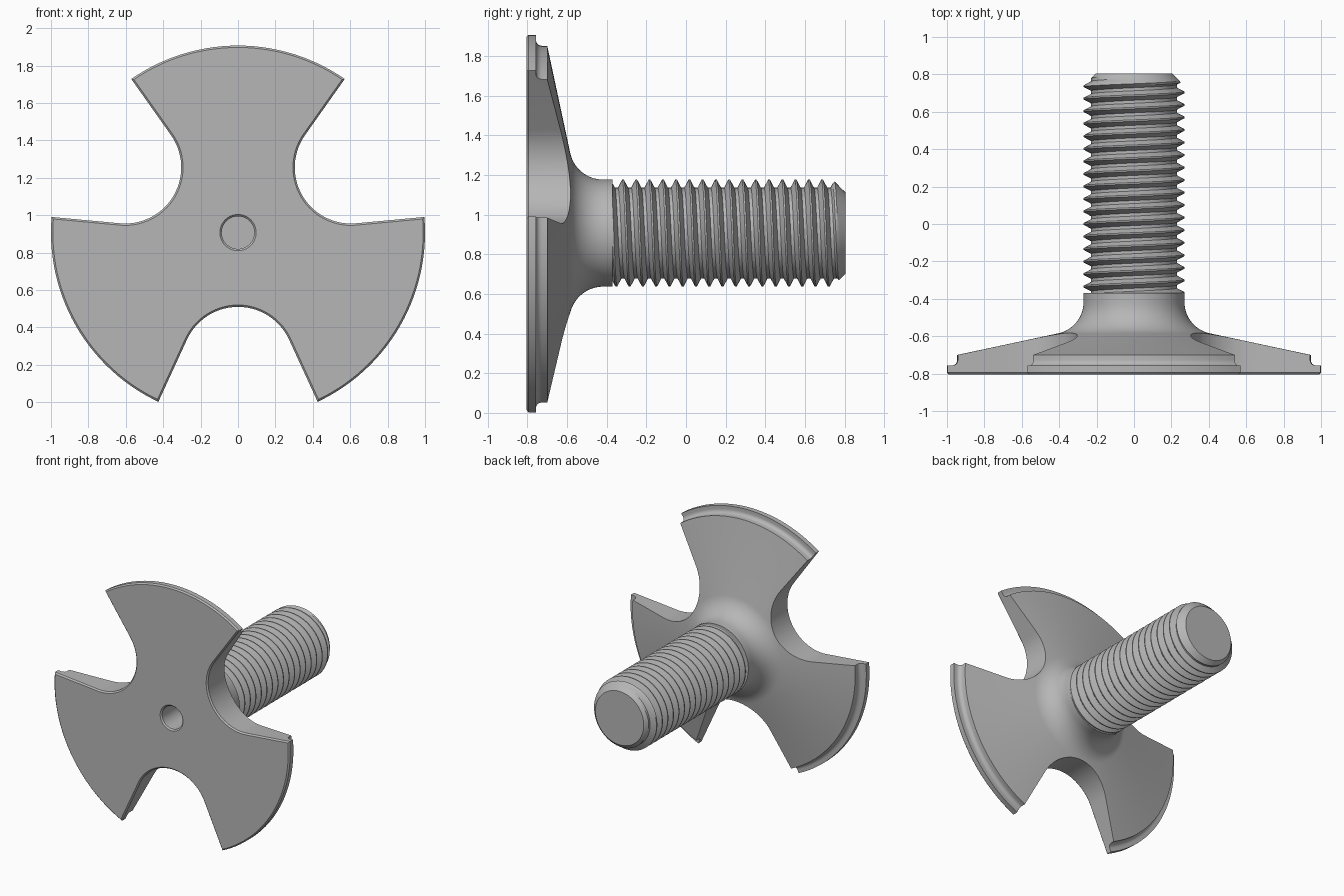
import bpy, bmesh
from math import sin, cos, radians, pi
from mathutils import Vector, Matrix

cube = bpy.data.objects.get("Cube")
if cube:
    bpy.data.objects.remove(cube, do_unlink=True)

AXIS_Z = 0.907          # height of the bolt axis
SEGMENTS = 144
BACK, THREAD_START, FRONT = 0.805, -0.37, -0.805

steel = bpy.data.materials.new("grey steel")
GREY = (0.47, 0.47, 0.47, 1)
steel.use_nodes = True
steel.diffuse_color = GREY
steel.node_tree.nodes["Principled BSDF"].inputs["Base Color"].default_value = GREY


def finish(bm, name):
    """Turn a bmesh into an object placed on the bolt axis."""
    bmesh.ops.recalc_face_normals(bm, faces=bm.faces)
    mesh = bpy.data.meshes.new(name)
    bm.to_mesh(mesh)
    bm.free()
    mesh.materials.append(steel)
    obj = bpy.data.objects.new(name, mesh)
    obj.location.z = AXIS_Z
    bpy.context.collection.objects.link(obj)
    return obj


def activate(obj):
    bpy.ops.object.select_all(action='DESELECT')
    obj.select_set(True)
    bpy.context.view_layer.objects.active = obj


def lathe(profile, name):
    """Spin (radius, y) points about the y axis."""
    bm = bmesh.new()
    verts = [bm.verts.new((r, y, 0)) for r, y in profile]
    edges = [bm.edges.new(pair) for pair in zip(verts, verts[1:])]
    bmesh.ops.spin(bm, geom=verts + edges, cent=(0, 0, 0), axis=(0, 1, 0),
                   angle=2 * pi, steps=SEGMENTS, use_duplicate=False)
    bmesh.ops.remove_doubles(bm, verts=bm.verts, dist=1e-5)
    return finish(bm, name)


def arc(centre, radius, start, end, steps):
    return [(centre[0] + radius * cos(radians(start + (end - start) * i / steps)),
             centre[1] + radius * sin(radians(start + (end - start) * i / steps)))
            for i in range(steps + 1)]


# Head: blind centre hole, flat face, stepped rim, cone and fillet to the shank
head_profile = [(0, -0.6), (0.087, -0.6), (0.087, -0.795), (0.097, FRONT),
                (0.99, FRONT), (1.0, -0.795), (1.0, -0.757), (0.975, -0.757)]
head_profile += arc((0.975, -0.727), 0.03, 270, 180, 6)[1:]
head_profile += [(0.945, -0.70)]
head_profile += arc((0.44, -0.418), 0.17, 258, 180, 14)
head_profile += [(0.27, THREAD_START), (0, THREAD_START)]
head = lathe(head_profile, "three_lobed_head")


# Notches: rounded wedge cutters, flared slightly at the front for a chamfer
def notch_outline(radius):
    half = 65.3
    points = [(0.697 - radius * cos(radians(t)), radius * sin(radians(t)))
              for t in [half * i / 14 for i in range(-14, 15)]]
    run_u, run_v = 0.6 * sin(radians(half)), 0.6 * cos(radians(half))
    first, last = points[0], points[-1]
    return ([(first[0] + run_u, first[1] - run_v)] + points
            + [(last[0] + run_u, last[1] + run_v)])


def notch_cutter(angle):
    bm = bmesh.new()
    rings = []
    for y, radius in ((FRONT - 0.01, 0.32), (FRONT + 0.01, 0.30), (-0.3, 0.30)):
        rings.append([bm.verts.new((u, y, v)) for u, v in notch_outline(radius)])
    count = len(rings[0])
    for a, b in zip(rings, rings[1:]):
        for i in range(count):
            j = (i + 1) % count
            bm.faces.new((a[i], a[j], b[j], b[i]))
    bm.faces.new(rings[0])
    bm.faces.new(rings[-1])
    bmesh.ops.rotate(bm, verts=bm.verts, cent=(0, 0, 0),
                     matrix=Matrix.Rotation(radians(angle), 3, 'Y'))
    cutter = finish(bm, "notch_cutter")
    cutter.hide_render = True
    return cutter


for angle in (90, 210, 330):
    cutter = notch_cutter(angle)
    cut = head.modifiers.new("notch", 'BOOLEAN')
    cut.operation = 'DIFFERENCE'
    cut.solver = 'EXACT'
    cut.object = cutter
    activate(head)
    bpy.ops.object.modifier_apply(modifier=cut.name)
    bpy.data.objects.remove(cutter, do_unlink=True)


# Thread: right-handed helical ridge with a chamfered tip, trimmed flat at both ends
def threaded_rod():
    pitch, crest, root, cols = 0.067, 0.27, 0.229, 96
    ridge = ((-0.06, crest), (0.06, crest), (0.22, (crest + root) / 2),
             (0.38, root), (0.62, root), (0.78, (crest + root) / 2))
    start, turns = -0.318 - 3 * pitch, 22
    bm = bmesh.new()
    columns = []
    for j in range(cols):
        theta = 2 * pi * j / cols
        column = []
        for turn in range(turns):
            for offset, r in ridge:
                y = start + pitch * (turn + offset + j / cols)
                r = min(r, 0.205 + max(BACK - y, -0.15))
                column.append(bm.verts.new((r * sin(theta), y, r * cos(theta))))
        columns.append(column)
    # the last column joins the first one a full turn further along
    columns.append(columns[0][len(ridge):])
    for a, b in zip(columns, columns[1:]):
        for k in range(min(len(a), len(b)) - 1):
            bm.faces.new((a[k], a[k + 1], b[k + 1], b[k]))
    for y, direction in ((THREAD_START, -1), (BACK, 1)):
        cut = bmesh.ops.bisect_plane(
            bm, geom=bm.verts[:] + bm.edges[:] + bm.faces[:], dist=1e-6,
            plane_co=Vector((0, y, 0)), plane_no=Vector((0, direction, 0)),
            clear_outer=True)
        rim = [e for e in cut["geom_cut"] if isinstance(e, bmesh.types.BMEdge)]
        bmesh.ops.contextual_create(bm, geom=rim)
    return finish(bm, "threaded_shank")


shank = threaded_rod()

for obj in (head, shank):
    activate(obj)
    bpy.ops.object.shade_smooth_by_angle(angle=radians(28))
